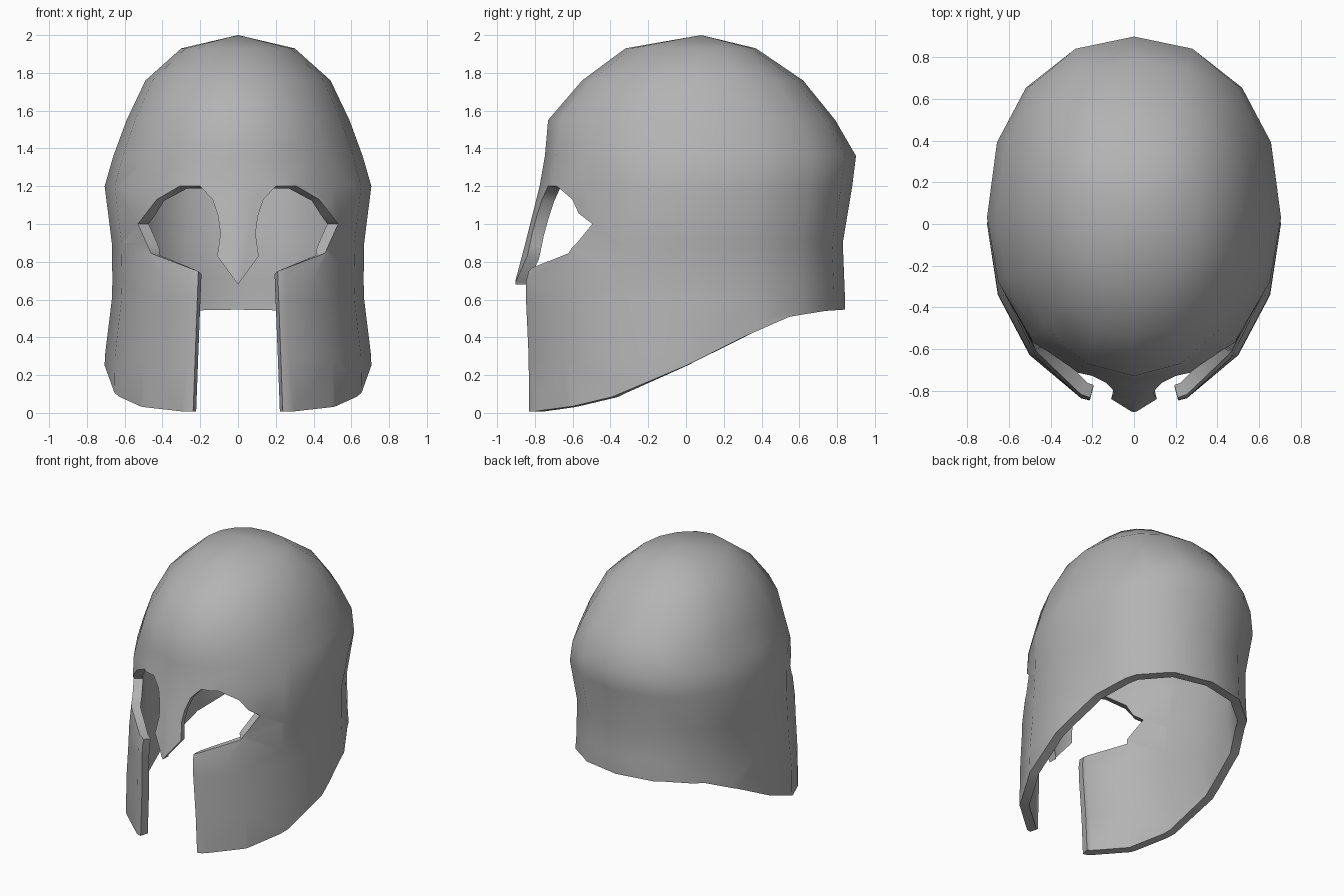
import bpy, bmesh, math
from mathutils import Vector

if "Cube" in bpy.data.objects:
    bpy.data.objects.remove(bpy.data.objects["Cube"])

# Cross-sections: height, half width, centre y, front y, back y
RINGS = [
    (-0.05, 0.71, 0.0, -0.89, 0.84), (0.3, 0.705, 0.0, -0.89, 0.84),
    (0.6, 0.668, 0.0, -0.905, 0.842), (0.7, 0.665, 0.0, -0.903, 0.838),
    (0.9, 0.668, 0.0, -0.85, 0.83), (1.2, 0.706, 0.03, -0.775, 0.88),
    (1.36, 0.66, 0.04, -0.747, 0.9), (1.55, 0.59, 0.05, -0.73, 0.79),
    (1.76, 0.49, 0.06, -0.55, 0.62), (1.93, 0.3, 0.07, -0.32, 0.37)]
SEG = 8   # sides on one half

# Right half of the face opening, as (x, z): mouth slot, eye, nose guard
FACE = [(0.245, -0.2), (0.21, 0.75), (0.46, 0.845), (0.53, 1.0), (0.43, 1.13),
        (0.31, 1.2), (0.2, 1.2), (0.135, 1.13), (0.105, 1.04), (0.093, 0.95),
        (0.11, 0.83), (0.0, 0.68), (0.0, -0.2)]
# Area below the slanted rim, as (y, z)
RIM = [(-1.2, 0.0), (-0.8, 0.008), (-0.6, 0.035), (-0.39, 0.085), (0.0, 0.25),
       (0.3, 0.4), (0.55, 0.51), (0.74, 0.54), (1.2, 0.57), (1.2, -0.5), (-1.2, -0.5)]


def inside(p, poly):
    hit = False
    for (x1, y1), (x2, y2) in zip(poly, poly[1:] + poly[:1]):
        if (y1 > p[1]) != (y2 > p[1]):
            if p[0] < (x2 - x1) * (p[1] - y1) / (y2 - y1) + x1:
                hit = not hit
    return hit


def cut_out(bm, poly, axis, keep):
    """Score the shell along the outline, then drop the faces inside it."""
    eps = 0.001
    for (a1, z1), (a2, z2) in zip(poly, poly[1:] + poly[:1]):
        faces = []
        for f in bm.faces:
            a = [v.co[axis] for v in f.verts]
            z = [v.co.z for v in f.verts]
            if (keep(f) and max(a) > min(a1, a2) - eps and min(a) < max(a1, a2) + eps
                    and max(z) > min(z1, z2) - eps and min(z) < max(z1, z2) + eps):
                faces.append(f)
        if not faces:
            continue
        edges = {e for f in faces for e in f.edges}
        verts = {v for f in faces for v in f.verts}
        n = Vector((0, 0, a2 - a1))
        n[axis] = -(z2 - z1)
        co = Vector((0, 0, z1))
        co[axis] = a1
        bmesh.ops.bisect_plane(bm, geom=faces + list(edges) + list(verts),
                               dist=1e-5, plane_co=co, plane_no=n.normalized())
    dead = []
    for f in bm.faces:
        c = f.calc_center_median()
        if keep(f) and inside((c[axis], c.z), poly):
            dead.append(f)
    bmesh.ops.delete(bm, geom=dead, context='FACES')


# Half shell lofted through the rings, closed by a crown point
bm = bmesh.new()
grid = []
for z, w, c, front, back in RINGS:
    row = []
    for j in range(SEG + 1):
        t = math.pi * j / SEG
        s, k = math.sin(t), math.cos(t)
        if k >= 0:
            x, y = w * s, c + (front - c) * k
        else:
            e = 2 / 2.25
            x, y = w * max(s, 0) ** e, c + (back - c) * (-k) ** e
        if j in (0, SEG):
            x = 0.0
        row.append(bm.verts.new((x, y, z)))
    grid.append(row)
for lo, hi in zip(grid, grid[1:]):
    for j in range(SEG):
        bm.faces.new((lo[j], lo[j + 1], hi[j + 1], hi[j]))
crown = bm.verts.new((0, 0.08, 2.0))
for j in range(SEG):
    bm.faces.new((grid[-1][j], grid[-1][j + 1], crown))

# Eye, mouth and rim cuts
cut_out(bm, FACE, 0, lambda f: f.calc_center_median().y < -0.15)
cut_out(bm, RIM, 1, lambda f: True)

mesh = bpy.data.meshes.new("helmet_shell")
bm.to_mesh(mesh)
bm.free()
helmet = bpy.data.objects.new("helmet_shell", mesh)
bpy.context.collection.objects.link(helmet)

# Mirror the half and give the metal its thickness
mirror = helmet.modifiers.new("mirror", 'MIRROR')
mirror.use_clip = True
mirror.merge_threshold = 0.0005
solid = helmet.modifiers.new("thickness", 'SOLIDIFY')
solid.thickness = 0.065
solid.offset = -1

steel = bpy.data.materials.new("grey metal")
steel.diffuse_color = (0.45, 0.45, 0.45, 1)
steel.use_nodes = True
steel.node_tree.nodes["Principled BSDF"].inputs["Base Color"].default_value = steel.diffuse_color
mesh.materials.append(steel)

bpy.context.view_layer.objects.active = helmet
helmet.select_set(True)
for name in ("mirror", "thickness"):
    bpy.ops.object.modifier_apply(modifier=name)
bpy.ops.object.shade_smooth_by_angle(angle=math.radians(60))
